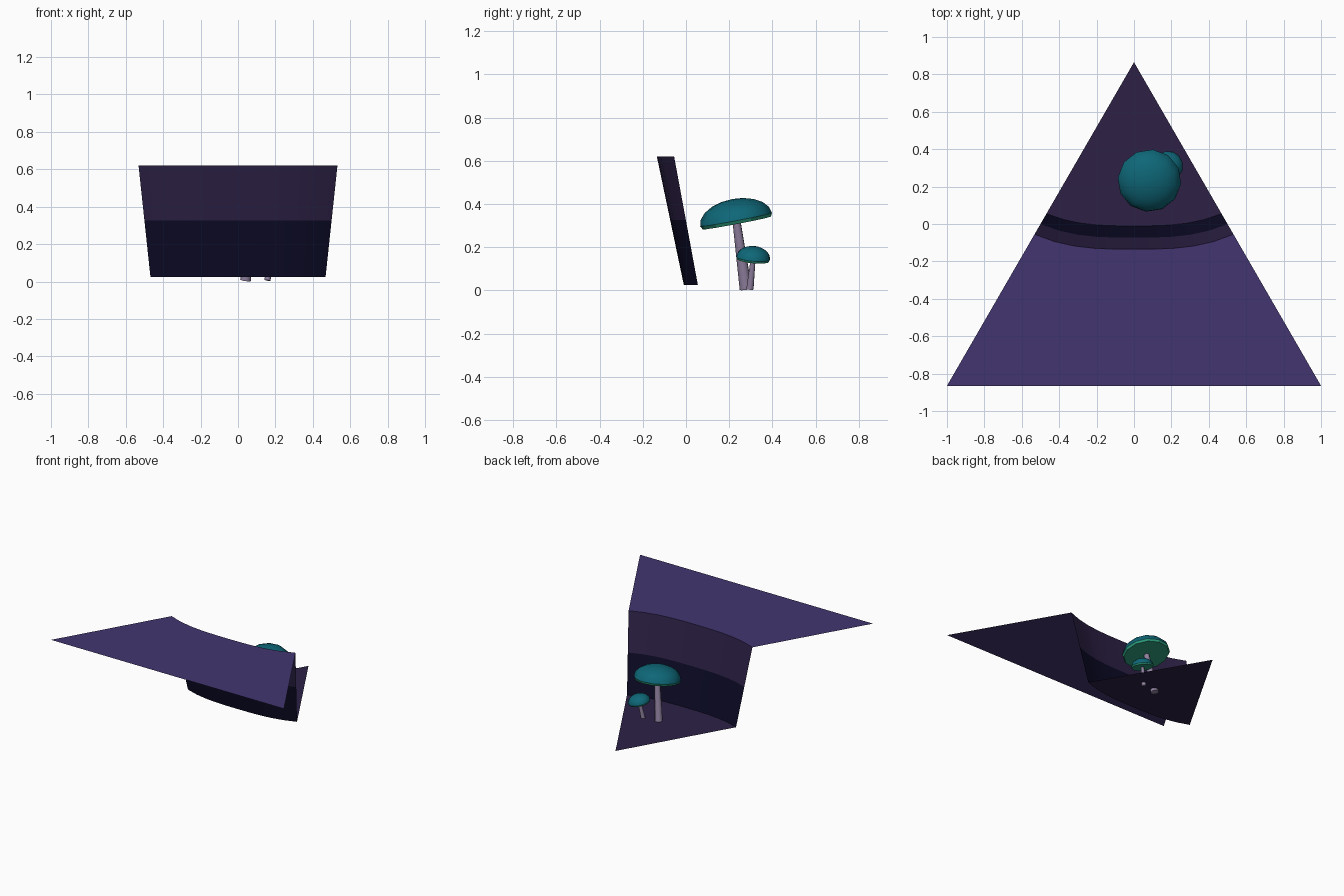
import bpy, bmesh, math
from mathutils import Vector, Matrix

cube = bpy.data.objects.get("Cube")
if cube:
    bpy.data.objects.remove(cube, do_unlink=True)


def material(name, color):
    m = bpy.data.materials.new(name)
    m.use_nodes = True
    m.diffuse_color = (*color, 1)
    m.node_tree.nodes["Principled BSDF"].inputs["Base Color"].default_value = (*color, 1)
    return m


violet = material("violet ground", (0.054, 0.036, 0.162))
plum = material("dark plum", (0.026, 0.015, 0.061))
navy = material("deep navy", (0.0037, 0.0033, 0.02))
teal = material("teal cap", (0.0044, 0.136, 0.188))
green = material("green gills", (0.025, 0.33, 0.2))
lilac = material("pale lilac stem", (0.28, 0.22, 0.35))

HALF_DEPTH = 0.865
TOP, BOTTOM = 0.62, 0.025
SEGMENTS = 10


def finish(name, bm, *mats):
    mesh = bpy.data.meshes.new(name)
    bm.to_mesh(mesh)
    bm.free()
    obj = bpy.data.objects.new(name, mesh)
    bpy.context.collection.objects.link(obj)
    for m in mats:
        mesh.materials.append(m)
    return obj


def edge_curve(z):
    """Bowed cliff line at height z, its ends lying on the triangle's sides."""
    f = (z - BOTTOM) / (TOP - BOTTOM)
    end_y = 0.055 - 0.11 * f
    sag = 0.065 + 0.015 * f
    half = (HALF_DEPTH - end_y) / (2 * HALF_DEPTH)
    pts = []
    for i in range(SEGMENTS + 1):
        t = 2 * i / SEGMENTS - 1
        pts.append(Vector((half * t, end_y - sag * (1 - abs(t) ** 3), z)))
    return pts


def strip(name, rows, mats):
    """Sheet of quads joining rows of points, one material per band."""
    bm = bmesh.new()
    vrows = [[bm.verts.new(p) for p in row] for row in rows]
    for band, (a, b) in enumerate(zip(vrows, vrows[1:])):
        for i in range(len(a) - 1):
            face = bm.faces.new((a[i], a[i + 1], b[i + 1], b[i]))
            face.material_index = band
            face.smooth = True
    return finish(name, bm, *mats)


# Upper ground sheet
front = [Vector((2 * i / SEGMENTS - 1, -HALF_DEPTH, TOP)) for i in range(SEGMENTS + 1)]
strip("upper_ground", [front, edge_curve(TOP)], [violet])

# Cliff wall in two colour bands
strip("cliff_wall", [edge_curve(z) for z in (BOTTOM, 0.325, TOP)], [navy, plum])

# Lower ground sheet
bm = bmesh.new()
outline = edge_curve(BOTTOM) + [Vector((0, HALF_DEPTH, BOTTOM))]
bm.faces.new([bm.verts.new(p) for p in outline])
finish("lower_ground", bm, plum)


def mushroom(name, base, rim, normal, radius, height, lip, r_base, r_top, sides):
    base, rim = Vector(base), Vector(rim)
    # Tapered leaning stem
    axis = rim - base
    bm = bmesh.new()
    bmesh.ops.create_cone(bm, cap_ends=True, segments=10, radius1=r_base, radius2=r_top,
                          depth=axis.length,
                          matrix=Matrix.Translation((base + rim) / 2)
                          @ axis.to_track_quat("Z", "Y").to_matrix().to_4x4())
    for f in bm.faces:
        f.smooth = len(f.verts) == 4
    finish(name + "_stem", bm, lilac)

    # Cap: flat gill disc, thin lip, domed top
    place = Matrix.Translation(rim) @ Vector(normal).to_track_quat("Z", "Y").to_matrix().to_4x4()
    profile = [(0.95 * radius, 0), (radius, lip)]
    for k in range(1, 5):
        a = math.radians(18 * k)
        profile.append((radius * math.cos(a), lip + height * math.sin(a)))
    bm = bmesh.new()
    rings = []
    for r, z in profile:
        rings.append([bm.verts.new(place @ Vector((r * math.cos(a), r * math.sin(a), z)))
                      for a in (math.tau * (i + 0.5) / sides for i in range(sides))])
    bm.faces.new(rings[0][::-1]).material_index = 1
    for k, (a, b) in enumerate(zip(rings, rings[1:])):
        for i in range(sides):
            j = (i + 1) % sides
            face = bm.faces.new((a[i], a[j], b[j], b[i]))
            face.material_index = 1 if k == 0 else 0
            face.smooth = k > 0
    tip = bm.verts.new(place @ Vector((0, 0, lip + height)))
    for i in range(sides):
        bm.faces.new((rings[-1][i], rings[-1][(i + 1) % sides], tip)).smooth = True
    finish(name + "_cap", bm, teal, green)


mushroom("large_mushroom", (0.04, 0.277, 0.006), (0.082, 0.235, 0.312), (0.03, -0.19, 1),
         0.17, 0.097, 0.016, 0.029, 0.019, 12)
mushroom("small_mushroom", (0.157, 0.296, 0.006), (0.182, 0.31, 0.14), (0.2, 0.1, 1),
         0.08, 0.055, 0.01, 0.017, 0.012, 12)
